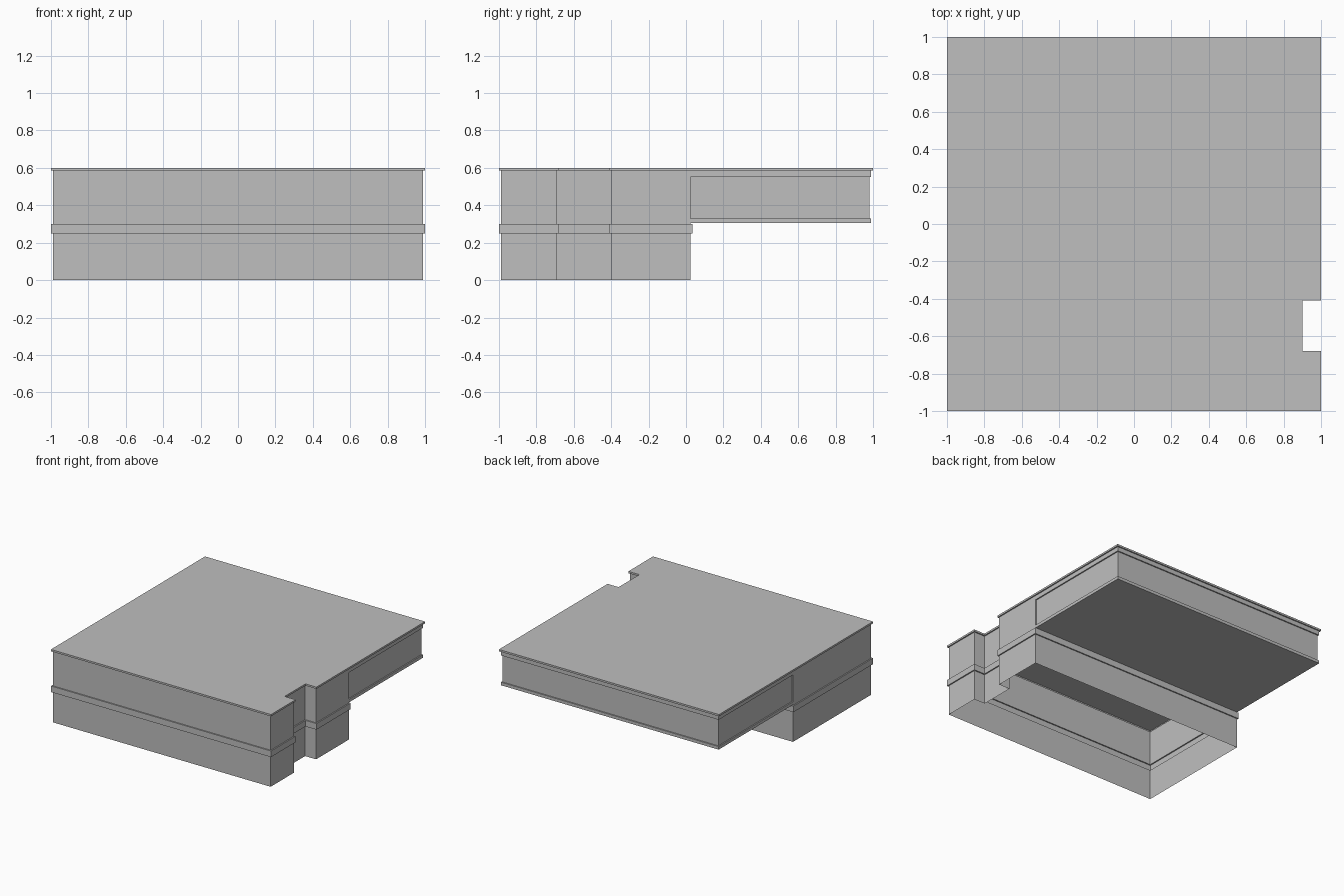
import bpy
import bmesh

cube = bpy.data.objects.get("Cube")
if cube:
    bpy.data.objects.remove(cube)

grey = bpy.data.materials.new("plain_grey")
grey.use_nodes = True
COLOUR = (0.52, 0.52, 0.52, 1)
grey.diffuse_color = COLOUR
grey.node_tree.nodes["Principled BSDF"].inputs["Base Color"].default_value = COLOUR

W = 0.99        # half width of the walls
MID = 0.025     # back of the ground floor
LIP = 0.01      # projection of the trims


def outline(back):
    """Counter-clockwise plan with a side notch: x, y and outward direction."""
    return [(-W, back, -1, 1), (-W, -W, -1, -1), (W, -W, 1, -1),
            (W, -0.69, 1, 1), (W - 0.1, -0.69, 1, 1),
            (W - 0.1, -0.4, 1, -1), (W, -0.4, 1, -1), (W, back, 1, 1)]


def shell(name, plan, levels, closed=True, top=False, floor=False):
    """Stack the plan at (height, offset) levels into a stepped wall."""
    bm = bmesh.new()
    rings = [[bm.verts.new((x + sx * o, y + sy * o, z)) for x, y, sx, sy in plan]
             for z, o in levels]
    n = len(plan)
    for low, high in zip(rings, rings[1:]):
        for i in range(n if closed else n - 1):
            j = (i + 1) % n
            bm.faces.new((low[i], low[j], high[j], high[i]))
    if top:
        bm.faces.new(rings[-1])
    if floor:
        bm.faces.new(rings[0][::-1])
    mesh = bpy.data.meshes.new(name)
    bm.to_mesh(mesh)
    bm.free()
    mesh.materials.append(grey)
    obj = bpy.data.objects.new(name, mesh)
    bpy.context.collection.objects.link(obj)
    return obj


# Ground floor, open underneath, with the projecting storey band
shell("ground_floor_walls", outline(MID), [(0, 0), (0.25, 0)])
shell("storey_band", outline(MID),
      [(0.25, 0), (0.25, LIP), (0.3, LIP), (0.3, 0)])

# Upper front walls, turning in at the back to meet the recessed walls
ends = [(-W + 0.015, MID, 0, 0)], [(W - 0.015, MID, 0, 0)]
shell("upper_front_walls", ends[0] + outline(MID) + ends[1],
      [(0.3, 0), (0.585, 0)], closed=False)

# Overhanging rear storey with walls set back between two trims
rear = [(W, MID, 1, 0), (W, W, 1, 1), (-W, W, -1, 1), (-W, MID, -1, 0)]
shell("rear_overhang", rear,
      [(0.305, 0), (0.33, 0), (0.33, -LIP), (0.55, -LIP), (0.55, 0), (0.585, 0)],
      closed=False, floor=True)

# Flat roof with a thin projecting edge
shell("roof", outline(W), [(0.585, 0), (0.585, LIP), (0.6, LIP)], top=True)
